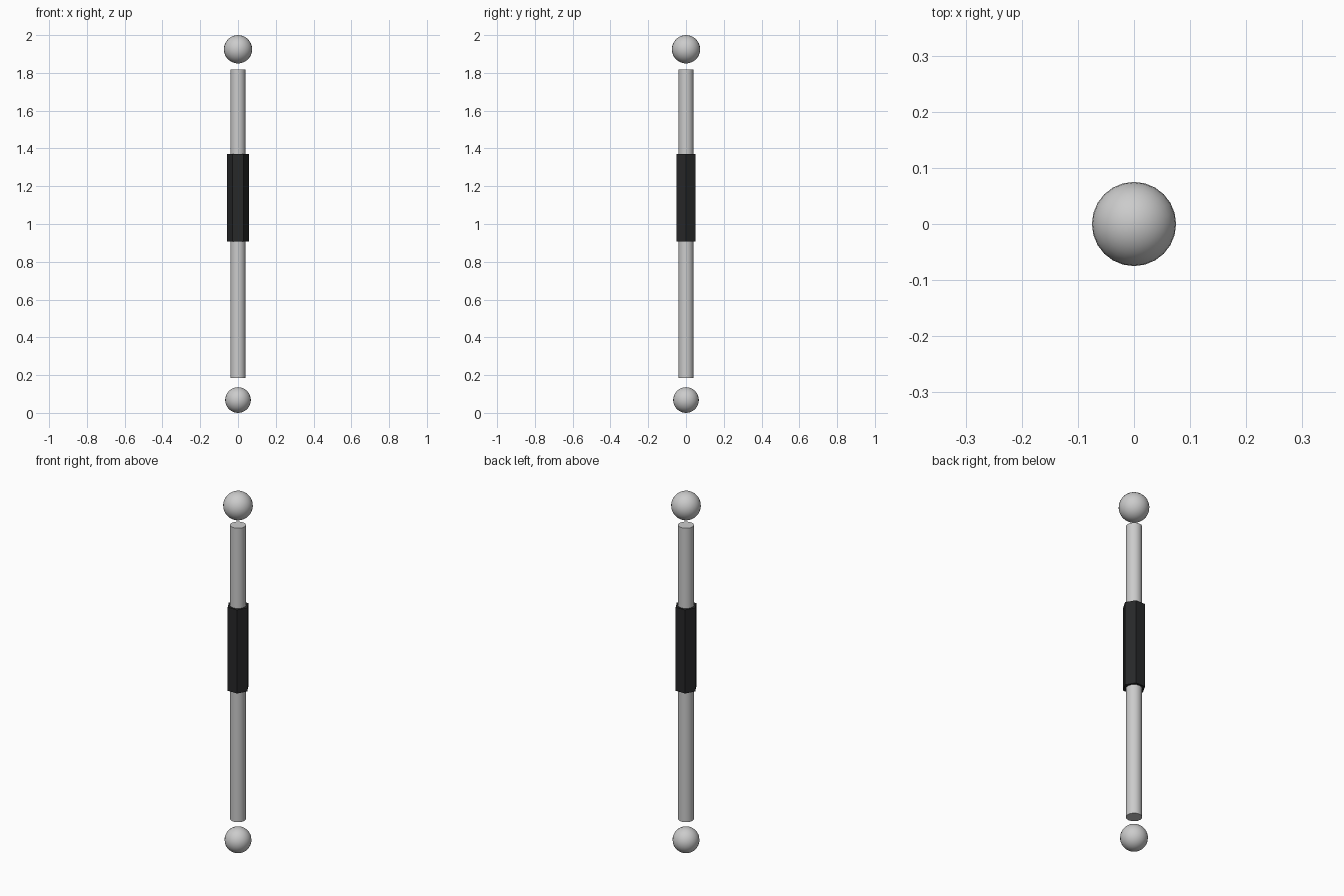
import bpy, math

if "Cube" in bpy.data.objects:
    bpy.data.objects.remove(bpy.data.objects["Cube"])


def finish(obj, name, angle):
    obj.name = name
    bpy.ops.object.shade_smooth_by_angle(angle=math.radians(angle))
    return obj


def ball(name, radius, z):
    bpy.ops.mesh.primitive_uv_sphere_add(segments=24, ring_count=16, radius=radius, location=(0, 0, z))
    return finish(bpy.context.object, name, 40)


def bar(name, sides, radius, z0, z1, turn=0):
    bpy.ops.mesh.primitive_cylinder_add(vertices=sides, radius=radius, depth=z1 - z0,
                                        location=(0, 0, (z0 + z1) / 2))
    obj = bpy.context.object
    obj.rotation_euler.z = math.radians(turn)
    return finish(obj, name, 35)


# Floating end balls, the top one slightly larger
ball("bottom_ball", 0.068, 0.068)
ball("top_ball", 0.075, 1.925)

# Long round shaft
bar("shaft", 16, 0.04, 0.184, 1.817)

# Dark hexagonal grip with corners on the x axis
grip = bar("grip", 6, 0.057, 0.907, 1.371, turn=30)
black = bpy.data.materials.new("grip_black")
black.diffuse_color = (0.02, 0.021, 0.022, 1)
black.use_nodes = True
black.node_tree.nodes["Principled BSDF"].inputs["Base Color"].default_value = black.diffuse_color
grip.data.materials.append(black)
